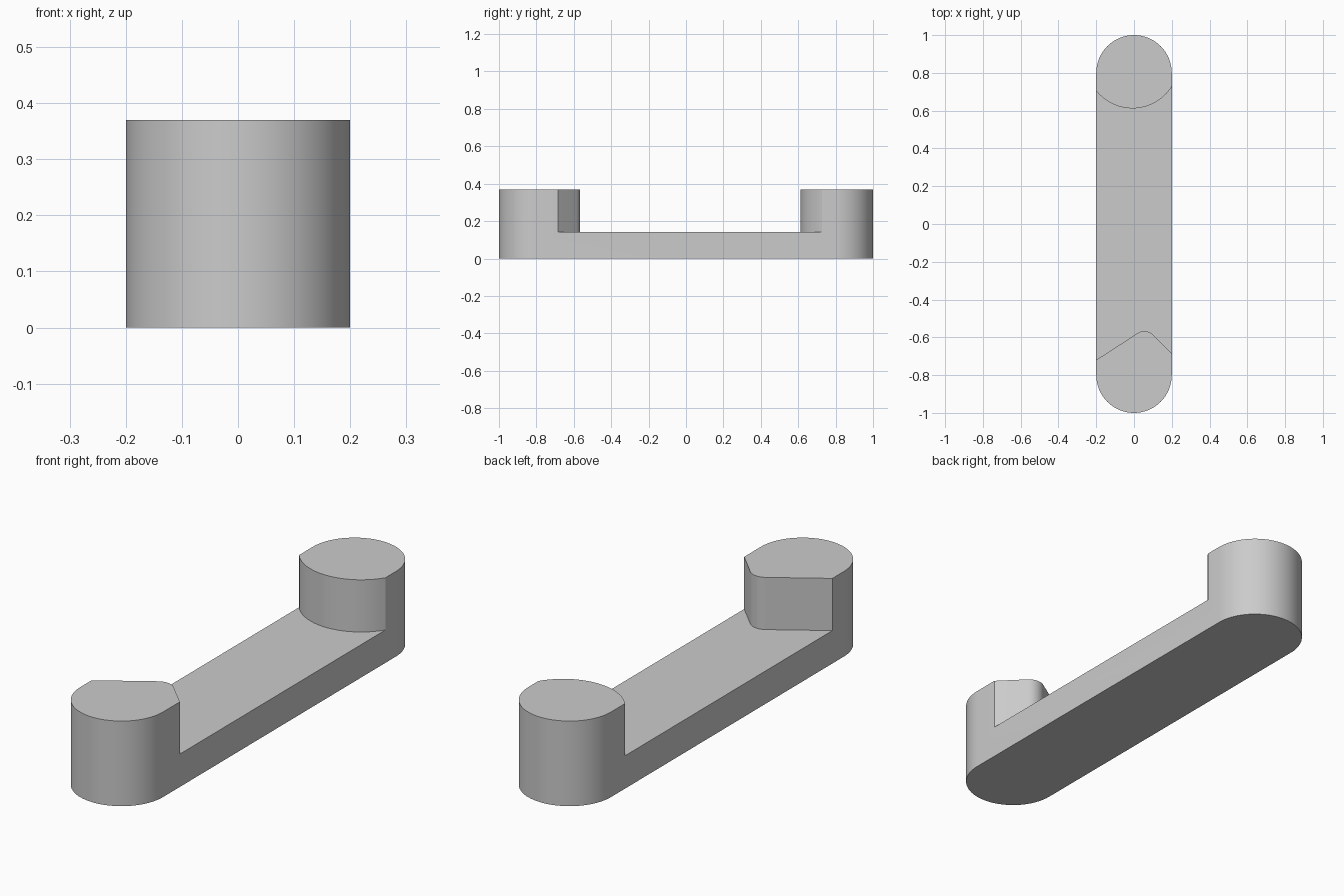
import bpy, bmesh, math

if "Cube" in bpy.data.objects:
    bpy.data.objects.remove(bpy.data.objects["Cube"])

R, HALF, HEIGHT, FLOOR = 0.2, 1.0, 0.37, 0.143


def arc(cx, cy, r, a0, a1, n):
    """Points on an arc, angles in degrees."""
    return [(cx + r * math.cos(math.radians(a0 + (a1 - a0) * i / n)),
             cy + r * math.sin(math.radians(a0 + (a1 - a0) * i / n)))
            for i in range(n + 1)]


def prism(name, outline, z0, z1):
    """Extrude a counter-clockwise outline from z0 to z1."""
    bm = bmesh.new()
    face = bm.faces.new([bm.verts.new((x, y, z0)) for x, y in outline])
    top = bmesh.ops.extrude_face_region(bm, geom=[face])["geom"]
    verts = [v for v in top if isinstance(v, bmesh.types.BMVert)]
    bmesh.ops.translate(bm, vec=(0, 0, z1 - z0), verts=verts)
    bmesh.ops.recalc_face_normals(bm, faces=bm.faces)
    mesh = bpy.data.meshes.new(name)
    bm.to_mesh(mesh)
    bm.free()
    obj = bpy.data.objects.new(name, mesh)
    bpy.context.collection.objects.link(obj)
    return obj


grey = bpy.data.materials.new("light grey")
grey.diffuse_color = (0.6, 0.6, 0.6, 1)
grey.use_nodes = True
grey.node_tree.nodes["Principled BSDF"].inputs["Base Color"].default_value = grey.diffuse_color

# Handle body: full-height bar with round ends
c = HALF - R
body = prism("handle_body", arc(0, c, R, 0, 180, 32) + arc(0, -c, R, 180, 360, 32), 0, HEIGHT)

# Recess between the end posts: rounded peak at the front, arc at the back
front_edge = [(-0.31, -0.7915), (-0.2, -0.72)] + arc(0.055, -0.632, 0.065, 123, 45, 10) + [(0.31, -0.796)]
a = math.degrees(math.acos(0.208 / 0.245))
b = math.degrees(math.acos(0.192 / 0.245))
back_edge = [(0.31, 0.728)] + arc(-0.008, 0.857, 0.245, -a, -180 + b, 20) + [(-0.31, 0.705)]
cutter = prism("recess_cutter", front_edge + back_edge, FLOOR, HEIGHT + 0.2)
cutter.hide_render = True
cutter.hide_set(True)

cut = body.modifiers.new("recess", 'BOOLEAN')
cut.operation = 'DIFFERENCE'
cut.solver = 'EXACT'
cut.object = cutter
body.data.materials.append(grey)
cutter.data.materials.append(grey)

# Bake the cut, then smooth the curved walls
bpy.context.view_layer.objects.active = body
body.select_set(True)
bpy.ops.object.modifier_apply(modifier="recess")
bpy.data.objects.remove(cutter)
bpy.ops.object.shade_smooth_by_angle(angle=math.radians(25))
